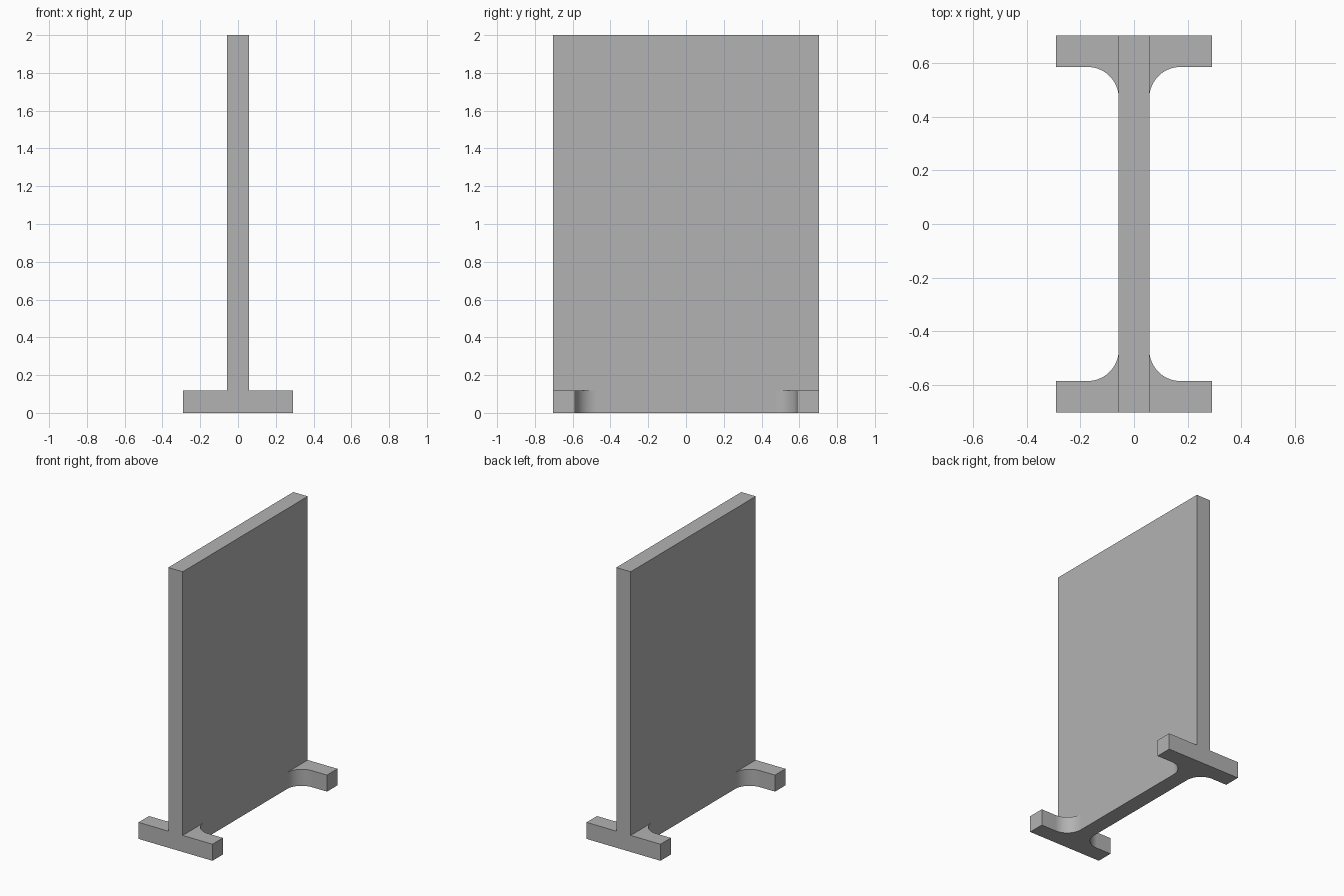
import bpy, bmesh
from math import sin, cos, pi, radians

cube = bpy.data.objects.get("Cube")
if cube:
    bpy.data.objects.remove(cube, do_unlink=True)

HALF_W = 0.057    # half thickness of the panel
HALF_D = 0.705    # half depth of the whole stand
FOOT = 0.292      # half length of each foot
THICK = 0.118     # thickness and height of the feet
RADIUS = 0.117    # fillet between foot and panel
HEIGHT = 2.0
STEPS = 24

# One quarter of the base outline: fillet, foot end, panel corner
inner = HALF_D - THICK - RADIUS
quarter = []
for i in range(STEPS + 1):
    a = pi - i / STEPS * pi / 2
    quarter.append((HALF_W + RADIUS + RADIUS * cos(a), inner + RADIUS * sin(a)))
quarter += [(FOOT, HALF_D - THICK), (FOOT, HALF_D), (HALF_W, HALF_D)]


def mirrored(sx, sy):
    pts = [(x * sx, y * sy) for x, y in quarter]
    return pts if sx * sy > 0 else pts[::-1]


quarters = [mirrored(1, 1), mirrored(-1, 1), mirrored(-1, -1), mirrored(1, -1)]

# Base: outline extruded to the height of the feet
bm = bmesh.new()
outline = [bm.verts.new((x, y, 0)) for q in quarters for x, y in q]
bottom = bm.faces.new(outline)
up = bmesh.ops.extrude_face_region(bm, geom=[bottom], use_keep_orig=True)["geom"]
top = [v for v in up if isinstance(v, bmesh.types.BMVert)]
bmesh.ops.translate(bm, verts=top, vec=(0, 0, THICK))

# Split the feet from the panel strip on the upper face
for sx in (1, -1):
    for sy in (1, -1):
        ends = [min(top, key=lambda v: abs(v.co.x - sx * HALF_W) + abs(v.co.y - sy * y))
                for y in (inner, HALF_D)]
        bmesh.ops.connect_verts(bm, verts=ends)

# Panel: raise the strip to full height
strip = max((f for f in bm.faces if all(v.co.z > THICK / 2 for v in f.verts)),
            key=lambda f: f.calc_area())
panel = bmesh.ops.extrude_face_region(bm, geom=[strip])["geom"]
bmesh.ops.translate(bm, verts=[v for v in panel if isinstance(v, bmesh.types.BMVert)],
                    vec=(0, 0, HEIGHT - THICK))

# Merge flush faces, then smooth only the fillets
bmesh.ops.dissolve_limit(bm, angle_limit=radians(0.5), verts=bm.verts[:], edges=bm.edges[:])
bmesh.ops.recalc_face_normals(bm, faces=bm.faces[:])
for f in bm.faces:
    f.smooth = max(abs(c) for c in f.normal) < 0.9999

mesh = bpy.data.meshes.new("panel_with_feet")
bm.to_mesh(mesh)
bm.free()
stand = bpy.data.objects.new("panel_with_feet", mesh)
bpy.context.collection.objects.link(stand)

# Plain grey finish
grey = bpy.data.materials.new("plain_grey")
grey.use_nodes = True
colour = (0.45, 0.45, 0.45, 1)
grey.diffuse_color = colour
grey.node_tree.nodes["Principled BSDF"].inputs["Base Color"].default_value = colour
mesh.materials.append(grey)
